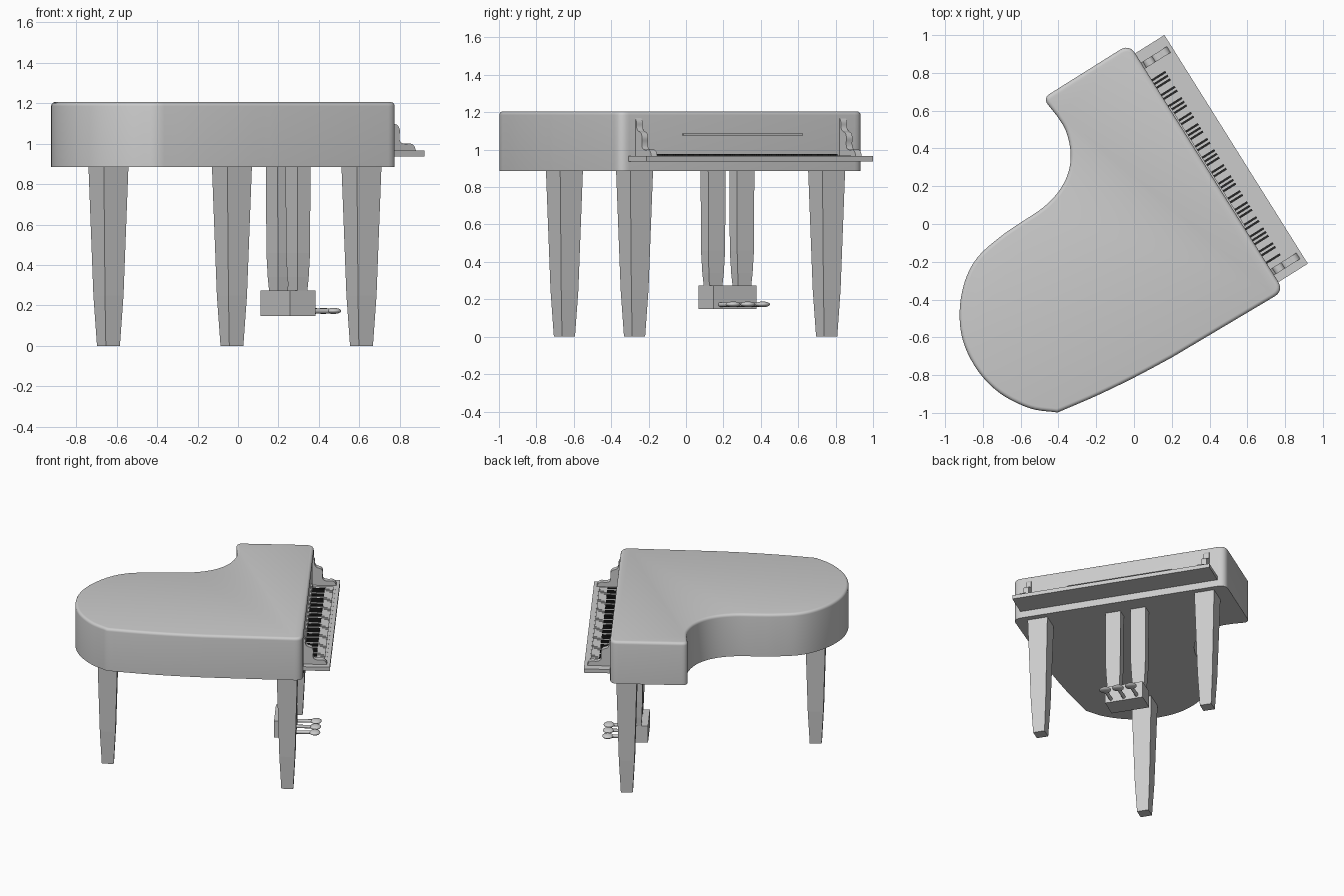
import bpy, bmesh, math
from mathutils import Vector, Matrix

if "Cube" in bpy.data.objects:
    bpy.data.objects.remove(bpy.data.objects["Cube"])

ANG = math.radians(32.1)          # the whole instrument is turned about z
ROT = Matrix.Rotation(ANG, 4, 'Z')


def finish(bm, name, turned=True, smooth=None):
    bmesh.ops.recalc_face_normals(bm, faces=bm.faces[:])
    me = bpy.data.meshes.new(name)
    bm.to_mesh(me)
    bm.free()
    ob = bpy.data.objects.new(name, me)
    bpy.context.collection.objects.link(ob)
    if turned:
        ob.rotation_euler.z = ANG
    if smooth:
        bpy.ops.object.select_all(action='DESELECT')
        ob.select_set(True)
        bpy.context.view_layer.objects.active = ob
        bpy.ops.object.shade_smooth_by_angle(angle=math.radians(smooth))
    return ob


def add_box(bm, u0, u1, v0, v1, z0, z1):
    m = Matrix.Translation(((u0 + u1) / 2, (v0 + v1) / 2, (z0 + z1) / 2)) @ \
        Matrix.Diagonal((u1 - u0, v1 - v0, z1 - z0, 1))
    bmesh.ops.create_cube(bm, size=1, matrix=m)


def box(name, *dims):
    bm = bmesh.new()
    add_box(bm, *dims)
    return finish(bm, name)


def extrude(bm, pts, vec):
    f = bm.faces.new([bm.verts.new(p) for p in pts])
    r = bmesh.ops.extrude_face_region(bm, geom=[f])
    vs = [g for g in r['geom'] if isinstance(g, bmesh.types.BMVert)]
    bmesh.ops.translate(bm, verts=vs, vec=vec)
    return vs


def post(name, u, v, rings):
    """Tapered rectangular post; rings are (z, width_u, width_v)."""
    bm = bmesh.new()
    loops = [[bm.verts.new((u + a * w / 2, v + b * d / 2, z))
              for a, b in ((-1, -1), (1, -1), (1, 1), (-1, 1))] for z, w, d in rings]
    for lo, hi in zip(loops, loops[1:]):
        for i in range(4):
            bm.faces.new((lo[i], lo[(i + 1) % 4], hi[(i + 1) % 4], hi[i]))
    bm.faces.new(loops[0][::-1])
    bm.faces.new(loops[-1])
    return finish(bm, name)


def spline(pts, n=5):
    """Catmull-Rom curve through 2D points."""
    p = [Vector(q) for q in pts]
    p = [2 * p[0] - p[1]] + p + [2 * p[-1] - p[-2]]
    out = []
    for a, b, c, d in zip(p, p[1:], p[2:], p[3:]):
        for k in range(n):
            t = k / n
            out.append(0.5 * (2 * b + (c - a) * t + (2 * a - 5 * b + 4 * c - d) * t * t
                              + (3 * b - a - 3 * c + d) * t ** 3))
    return out + [p[-2]]


def corner(prev, c, nxt, r, n=6):
    c = Vector(c)
    a = c + (Vector(prev) - c).normalized() * r
    b = c + (Vector(nxt) - c).normalized() * r
    return [(1 - t) ** 2 * a + 2 * t * (1 - t) * c + t * t * b
            for t in (k / n for k in range(n + 1))]


# case: winged outline with rounded corners and a softened top edge
top_c, left_c, right_c = (-.025, .953), (-.483, .666), (.794, -.354)
bay = [(-.41, .575), (-.362, .496), (-.336, .385), (-.346, .279), (-.394, .179),
       (-.479, .089), (-.605, .004), (-.711, -.07), (-.828, -.176), (-.895, -.302),
       (-.923, -.461), (-.905, -.62), (-.828, -.775), (-.711, -.895), (-.553, -.975),
       (-.405, -.998)]
spine = [(-.405, -.998), (-.2, -.91), (.003, -.812), (.198, -.708)]
outline = (corner(right_c, top_c, left_c, .06) + corner(top_c, left_c, bay[0], .045)
           + spline(bay) + spline(spine)[1:] + corner(spine[-1], right_c, top_c, .06))
bm = bmesh.new()
top = set(extrude(bm, [(p.x, p.y, .885) for p in outline], (0, 0, .32)))
rim = [e for e in bm.edges if e.verts[0] in top and e.verts[1] in top]
bmesh.ops.bevel(bm, geom=rim, offset=.02, segments=4, profile=.5, affect='EDGES')
finish(bm, "case", turned=False, smooth=35)

# keybed shelf, its lower lip and the music ledge
box("keybed", .455, .668, -.667, .762, .936, .965)
box("music_ledge", .47, .493, -.325, .43, 1.075, 1.087)
box("key_slip", .632, .642, -.57, .64, .96, .969)

# keys: 52 white, 36 black
bmw, bmb = bmesh.new(), bmesh.new()
V0, STEP = -.57, 1.21 / 52
for i in range(52):
    v = V0 + i * STEP
    add_box(bmw, .47, .628, v + .0012, v + STEP - .0012, .96, .970)
    if i % 7 in (0, 2, 3, 5, 6) and i < 51:      # A, C, D, F, G carry a sharp
        add_box(bmb, .47, .570, v + STEP - .006, v + STEP + .006, .965, .977)
finish(bmw, "white_keys")
black = finish(bmb, "black_keys")
mat = bpy.data.materials.new("black")
mat.diffuse_color = (.02, .02, .02, 1)
mat.use_nodes = True
mat.node_tree.nodes["Principled BSDF"].inputs["Base Color"].default_value = mat.diffuse_color
black.data.materials.append(mat)

# scrolled key arms at both ends of the keyboard
arm = [(.482, 1.172), (.496, 1.15), (.497, 1.12), (.512, 1.1), (.54, 1.09), (.553, 1.065),
       (.55, 1.035), (.556, 1.008), (.585, .998), (.615, 1.0), (.636, .988), (.648, .962)]
prof = [Vector((.46, .962)), Vector((.46, 1.172))] + spline(arm, 4)
for side, v in (("bass", -.605), ("treble", .685)):
    bm = bmesh.new()
    extrude(bm, [(p.x, v - .019, p.y) for p in prof], (0, .038, 0))
    finish(bm, side + "_key_arm", smooth=35)

# three tapered legs
for name, x, y in (("bass_leg", .61, -.275), ("treble_leg", -.03, .752), ("tail_leg", -.64, -.65)):
    p = ROT.inverted() @ Vector((x, y, 0))
    post(name, p.x, p.y, [(0, .082, .082), (.25, .108, .108), (.9, .144, .144)])

# pedal lyre: two posts and a box
LU, LV = .328, .056
for name, s in (("bass_lyre_post", -1), ("treble_lyre_post", 1)):
    post(name, LU, LV + s * .091, [(.26, .056, .08), (.34, .066, .094),
                                   (.46, .074, .106), (.9, .077, .109)])
box("pedal_box", LU - .075, LU + .075, LV - .136, LV + .136, .148, .273)

# three pedals: stem plus rounded pad
for k in (-1, 0, 1):
    v = LV + k * .093
    bm = bmesh.new()
    m = Matrix.Translation((.45, v, .172)) @ Matrix.Rotation(math.pi / 2, 4, 'Y')
    bmesh.ops.create_cone(bm, cap_ends=True, segments=12, radius1=.012, radius2=.012,
                          depth=.13, matrix=m)
    m = Matrix.Translation((.533, v, .173)) @ Matrix.Diagonal((.038, .041, .015, 1))
    bmesh.ops.create_uvsphere(bm, u_segments=20, v_segments=12, radius=1, matrix=m)
    finish(bm, "pedal_%d" % (k + 2), smooth=40)
